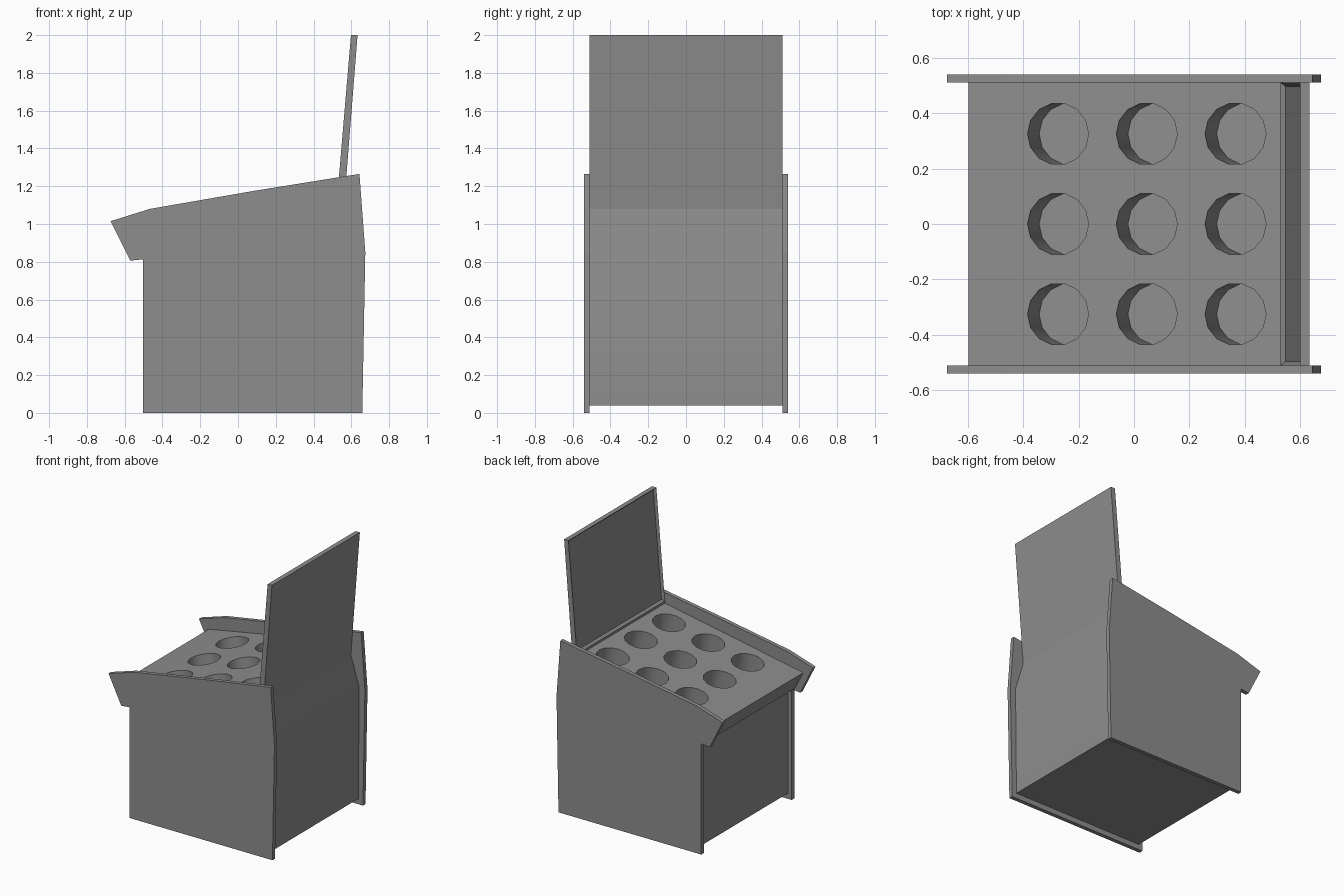
import bpy, bmesh, math
from mathutils import Matrix, Vector

if "Cube" in bpy.data.objects:
    bpy.data.objects.remove(bpy.data.objects["Cube"])


def make_object(name, bm):
    bmesh.ops.recalc_face_normals(bm, faces=bm.faces)
    mesh = bpy.data.meshes.new(name)
    bm.to_mesh(mesh)
    bm.free()
    obj = bpy.data.objects.new(name, mesh)
    bpy.context.collection.objects.link(obj)
    return obj


def extrude_profile(name, points, y0, y1):
    """Extrude an xz profile along y."""
    bm = bmesh.new()
    face = bm.faces.new([bm.verts.new((x, y0, z)) for x, z in points])
    ext = bmesh.ops.extrude_face_region(bm, geom=[face])
    verts = [g for g in ext["geom"] if isinstance(g, bmesh.types.BMVert)]
    bmesh.ops.translate(bm, verts=verts, vec=(0, y1 - y0, 0))
    obj = make_object(name, bm)
    obj.data.materials.append(dark_grey)
    return obj


dark_grey = bpy.data.materials.new("dark_grey")
dark_grey.diffuse_color = (0.27, 0.27, 0.27, 1)
dark_grey.use_nodes = True
dark_grey.node_tree.nodes["Principled BSDF"].inputs["Base Color"].default_value = dark_grey.diffuse_color

# Side panels
side = [(-0.502, 0), (0.658, 0), (0.674, 0.85), (0.643, 1.265), (0.1, 1.178),
        (-0.467, 1.08), (-0.674, 1.015), (-0.57, 0.806), (-0.502, 0.813)]
for name, y in (("side_panel_front", -0.54), ("side_panel_back", 0.51)):
    extrude_profile(name, side, y, y + 0.03)

# Cabinet body with overhanging front lip and bent back
body = extrude_profile("cabinet_body", [
    (-0.47, 0.04), (0.62, 0.04), (0.628, 0.86), (0.56, 1.08), (0.56, 1.175),
    (0.53, 1.17), (-0.596, 0.96), (-0.527, 0.825), (-0.47, 0.83)], -0.51, 0.51)

# Nine holes sunk at right angles to the sloping top
slope = math.atan2(0.21, 1.126)
normal = Vector((-math.sin(slope), 0, math.cos(slope)))
bm = bmesh.new()
for x in (-0.274, 0.046, 0.366):
    for y in (-0.325, 0, 0.325):
        top = Vector((x, y, 0.96 + (x + 0.596) * 0.21 / 1.126))
        matrix = (Matrix.Translation(top - normal * 0.06)
                  @ Matrix.Rotation(-slope, 4, 'Y')
                  @ Matrix.Rotation(math.pi / 2, 4, 'Z'))
        bmesh.ops.create_cone(bm, cap_ends=True, segments=14, radius1=0.112,
                              radius2=0.112, depth=0.34, matrix=matrix)
cutter = make_object("hole_cutter", bm)
cutter.hide_render = True
mod = body.modifiers.new("holes", 'BOOLEAN')
mod.operation = 'DIFFERENCE'
mod.solver = 'EXACT'
mod.object = cutter
bpy.context.view_layer.objects.active = body
body.select_set(True)
bpy.ops.object.modifier_apply(modifier=mod.name)
bpy.data.objects.remove(cutter)
bpy.ops.object.shade_smooth_by_angle(angle=math.radians(30))

# Upright backboard with a shallow recess framed by a thin rim
board = extrude_profile("backboard", [(0.52, 1.08), (0.56, 1.08),
                                      (0.633, 2.0), (0.598, 2.0)], -0.51, 0.51)
bm = bmesh.new()
bm.from_mesh(board.data)
# slice the front face just above the sloping top
bmesh.ops.bisect_plane(bm, geom=bm.verts[:] + bm.edges[:] + bm.faces[:],
                       plane_co=(0.53, 0, 1.185), plane_no=(0, 0, 1))
bm.normal_update()
front = [f for f in bm.faces if f.normal.x < -0.9 and f.calc_center_median().z > 1.3]
bmesh.ops.inset_region(bm, faces=front, thickness=0.02)
bmesh.ops.translate(bm, verts=front[0].verts[:], vec=(0.016, 0, -0.001))
bm.to_mesh(board.data)
bm.free()
